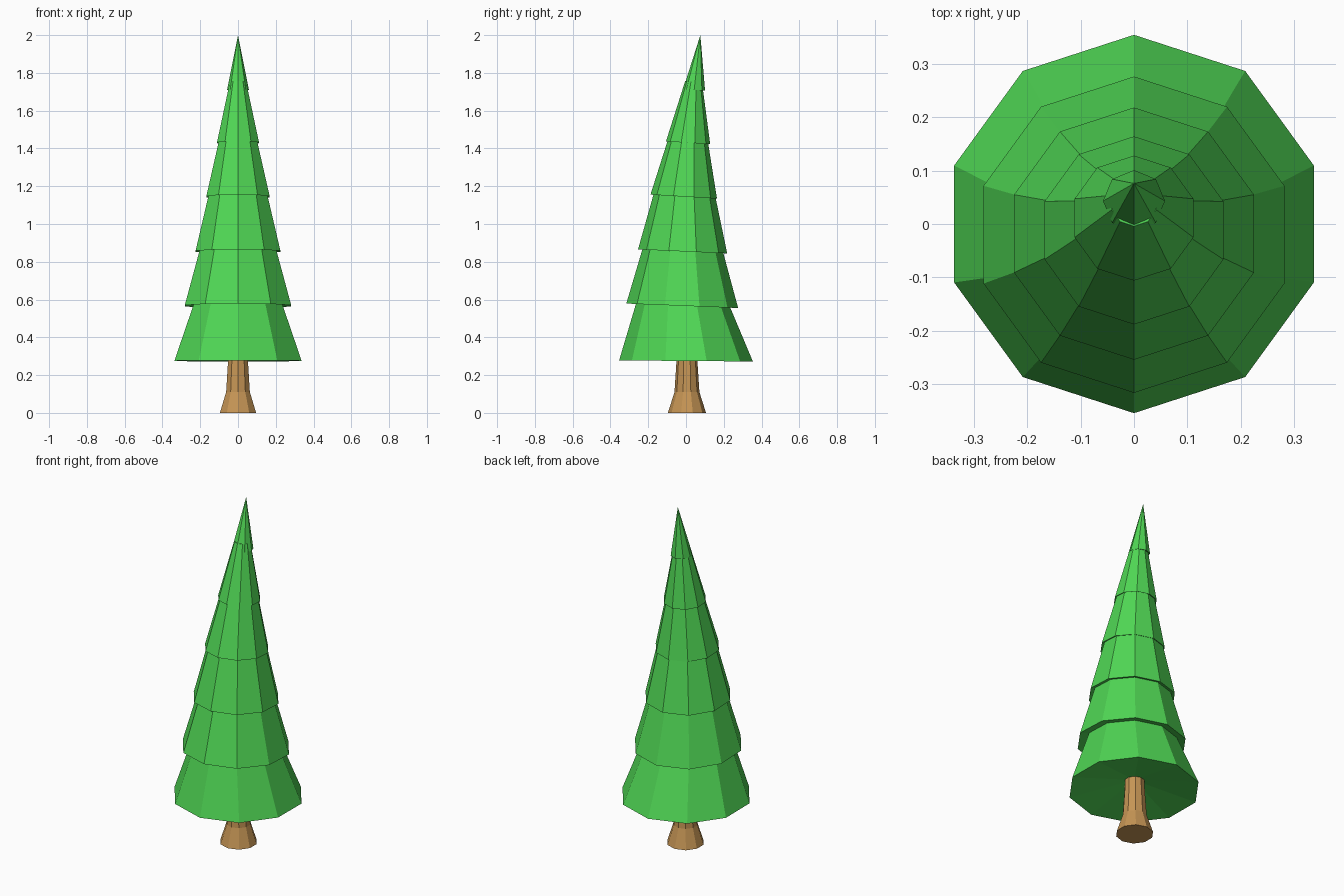
import bpy, bmesh
from math import sin, cos, pi

if "Cube" in bpy.data.objects:
    bpy.data.objects.remove(bpy.data.objects["Cube"])


def material(name, color):
    m = bpy.data.materials.new(name)
    m.diffuse_color = (*color, 1)
    m.use_nodes = True
    m.node_tree.nodes["Principled BSDF"].inputs["Base Color"].default_value = m.diffuse_color
    return m


def loft(name, rings, mat, sides=10):
    """Skin rings of (radius, centre y, z, tilt); radius 0 makes a point."""
    bm = bmesh.new()
    loops = []
    for r, cy, z, tilt in rings:
        if r == 0:
            loops.append([bm.verts.new((0, cy, z))] * sides)
            continue
        loop = []
        for i in range(sides):
            a = pi / 2 + 2 * pi * i / sides
            y = r * sin(a)
            loop.append(bm.verts.new((r * cos(a), cy + y, z + tilt * y)))
        loops.append(loop)
    for low, high in zip(loops, loops[1:]):
        for i in range(sides):
            j = (i + 1) % sides
            bm.faces.new(dict.fromkeys((low[i], low[j], high[j], high[i])))
    bmesh.ops.recalc_face_normals(bm, faces=bm.faces)
    me = bpy.data.meshes.new(name)
    bm.to_mesh(me)
    bm.free()
    me.materials.append(mat)
    ob = bpy.data.objects.new(name, me)
    bpy.context.collection.objects.link(ob)


green = material("needles", (0.08, 0.68, 0.09))
brown = material("bark", (0.56, 0.30, 0.09))

# Flared trunk
loft("trunk", [(0, 0.005, 0, 0), (0.101, 0.005, 0, 0), (0.066, 0.005, 0.11, 0),
               (0.055, 0.005, 0.28, 0), (0.052, 0.005, 0.38, 0), (0, 0.005, 0.38, 0)], brown)

# Foliage tiers: rim radius, rim y, rim z, tilt, upper radius, upper y
tiers = [
    (0.354, 0.000, 0.275, -0.008, 0.250, -0.018),
    (0.296, -0.020, 0.567, -0.040, 0.214, -0.017),
    (0.236, -0.018, 0.855, -0.045, 0.165, -0.008),
    (0.176, -0.012, 1.145, -0.060, 0.107, 0.010),
    (0.117, 0.011, 1.430, -0.060, 0.052, 0.037),
]
for n, (r, cy, z, tilt, r2, cy2) in enumerate(tiers):
    h, k = 0.29, 1.12          # continue a little way inside the next tier
    top = (r + (r2 - r) * k, cy + (cy2 - cy) * k, z + h * k, tilt)
    loft(f"foliage_tier_{n + 1}",
         [(0, cy, z + 0.06, 0), (r, cy, z, tilt), top, (0, top[1], top[2], 0)], green)

# Pointed tip
loft("foliage_tip", [(0, 0.043, 1.73, 0), (0.058, 0.043, 1.71, -0.08),
                     (0, 0.076, 2.0, 0)], green, 8)
